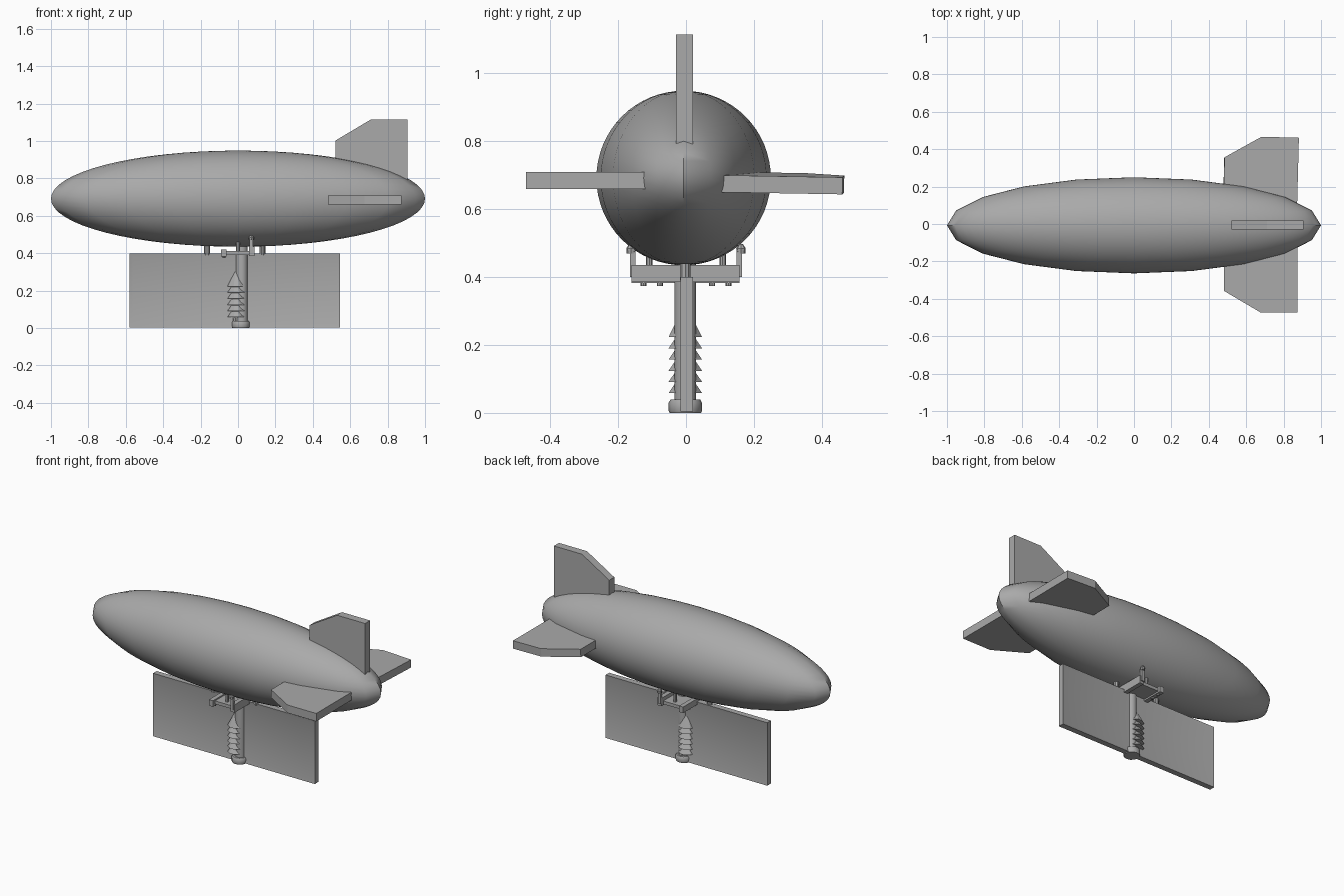
import bpy, bmesh, math
from mathutils import Matrix, Vector

cube = bpy.data.objects.get("Cube")
if cube:
    bpy.data.objects.remove(cube, do_unlink=True)

grey = bpy.data.materials.new("plain grey")
grey.use_nodes = True
grey.diffuse_color = (0.4, 0.4, 0.4, 1)
grey.node_tree.nodes["Principled BSDF"].inputs["Base Color"].default_value = (0.4, 0.4, 0.4, 1)


def finish(name, bm, smooth=None):
    bmesh.ops.recalc_face_normals(bm, faces=bm.faces)
    mesh = bpy.data.meshes.new(name)
    bm.to_mesh(mesh)
    bm.free()
    mesh.materials.append(grey)
    obj = bpy.data.objects.new(name, mesh)
    bpy.context.collection.objects.link(obj)
    if smooth:
        bpy.ops.object.select_all(action='DESELECT')
        obj.select_set(True)
        bpy.context.view_layer.objects.active = obj
        bpy.ops.object.shade_smooth_by_angle(angle=math.radians(smooth))
    return obj


def box(name, x, y, z):
    """Box from (min, max) pairs."""
    bm = bmesh.new()
    size = [b - a for a, b in (x, y, z)]
    mid = [(a + b) / 2 for a, b in (x, y, z)]
    bmesh.ops.create_cube(bm, size=1, matrix=Matrix.Translation(mid) @ Matrix.Diagonal((*size, 1)))
    return finish(name, bm)


def lathe(name, profile, x, y, sides=16, smooth=35):
    """Closed turned shape from (radius, height) points, bottom to top."""
    bm = bmesh.new()
    rings = [[bm.verts.new((x + r * math.cos(math.tau * i / sides),
                            y + r * math.sin(math.tau * i / sides), z))
              for i in range(sides)] for r, z in profile]
    for low, high in zip(rings, rings[1:]):
        for i in range(sides):
            j = (i + 1) % sides
            bm.faces.new((low[i], low[j], high[j], high[i]))
    bm.faces.new(rings[0][::-1])
    bm.faces.new(rings[-1])
    return finish(name, bm, smooth)


def fin(name, outline, place):
    """Flat plate: outline of (x, outward) points, half thickness 0.025."""
    bm = bmesh.new()
    face = bm.faces.new([bm.verts.new((u, v, -0.025)) for u, v in outline])
    grown = bmesh.ops.extrude_face_region(bm, geom=[face])["geom"]
    bmesh.ops.translate(bm, vec=(0, 0, 0.05),
                        verts=[g for g in grown if isinstance(g, bmesh.types.BMVert)])
    bmesh.ops.transform(bm, matrix=place, verts=bm.verts)
    return finish(name, bm)


# Long ellipsoid hull
bm = bmesh.new()
bmesh.ops.create_uvsphere(bm, u_segments=20, v_segments=32, radius=1,
                          matrix=Matrix.Translation((0, -0.007, 0.692)) @ Matrix.Diagonal((1, 0.257, 0.257, 1)))
finish("hull", bm, 40)

# Tail fins
fin("top_fin", [(0.52, 0.1), (0.52, 0.31), (0.71, 0.423), (0.905, 0.423), (0.905, 0.05)],
    Matrix.Translation((0, -0.005, 0.692)) @ Matrix.Rotation(math.pi / 2, 4, 'X'))
side = [(0.48, 0.05), (0.48, 0.357), (0.675, 0.472), (0.875, 0.472), (0.875, 0.05)]
fin("right_fin", side, Matrix.Translation((0, 0, 0.685)) @ Matrix.Scale(-1, 4, (0, 1, 0)))
fin("left_fin", side, Matrix.Translation((-0.006, 0.012, 0.69)) @ Matrix.Rotation(math.radians(-1.5), 4, 'Z')
    @ Matrix.Rotation(math.radians(-1), 4, 'X') @ Matrix.Rotation(math.radians(1.5), 4, 'Y')
    @ Matrix.Translation((0, 0, 0.01)))

# Hanging panel with a shallow dished face on both sides
bm = bmesh.new()
bmesh.ops.create_cube(bm, size=1, matrix=Matrix.Translation((-0.017, 0.002, 0.202))
                      @ Matrix.Diagonal((1.125, 0.036, 0.396, 1)))
bm.normal_update()
broad = [f for f in bm.faces if abs(f.normal.y) > 0.9]
bmesh.ops.inset_individual(bm, faces=broad, thickness=0.025, depth=-0.006)
finish("panel", bm, 30)

# Central post and its foot
lathe("post", [(0.032, 0.02), (0.032, 0.44)], 0.02, -0.002)
lathe("post_foot", [(0.046, 0), (0.049, 0.006), (0.049, 0.03), (0.044, 0.039)], 0.015, -0.002, 12)

# Stack of flared skirts ending in a cone
profile = [(0.02, 0.03)]
for i in range(6):
    z = 0.058 + i * 0.033
    profile += [(0.022, z), (0.052, z), (0.03, z + 0.031)]
profile[-1] = (0.012, 0.3)
lathe("ribbed_cone", profile, -0.008, -0.002, 10, 25)

# Carrier tray under the hull
box("tray_floor", (-0.08, 0.08), (-0.14, 0.14), (0.392, 0.412))
box("tray_left_rim", (0.06, 0.088), (-0.16, 0.157), (0.385, 0.435))
box("tray_right_rim", (-0.09, -0.062), (-0.16, 0.157), (0.382, 0.42))

for s, word in ((-1, "front"), (1, "back")):
    # Hooks at the tray ends
    box(word + "_hook_stem", (0.062, 0.08), (s * 0.157 - 0.008, s * 0.157 + 0.008), (0.4, 0.48))
    lathe(word + "_hook_tip", [(0.013, 0.47), (0.014, 0.485), (0.005, 0.498)], 0.071, s * 0.162, 8)
    # Studs below and struts above the tray
    for y in (0.077, 0.125):
        lathe(word + "_stud", [(0.009, 0.374), (0.009, 0.4)], -0.075, s * y, 8)
    lathe(word + "_strut", [(0.01, 0.4), (0.01, 0.48)], 0.0, s * 0.108, 8)

# Hangers joining panel and hull
for x in (-0.165, 0.13):
    lathe("hanger", [(0.016, 0.39), (0.016, 0.47)], x, -0.002, 10)
